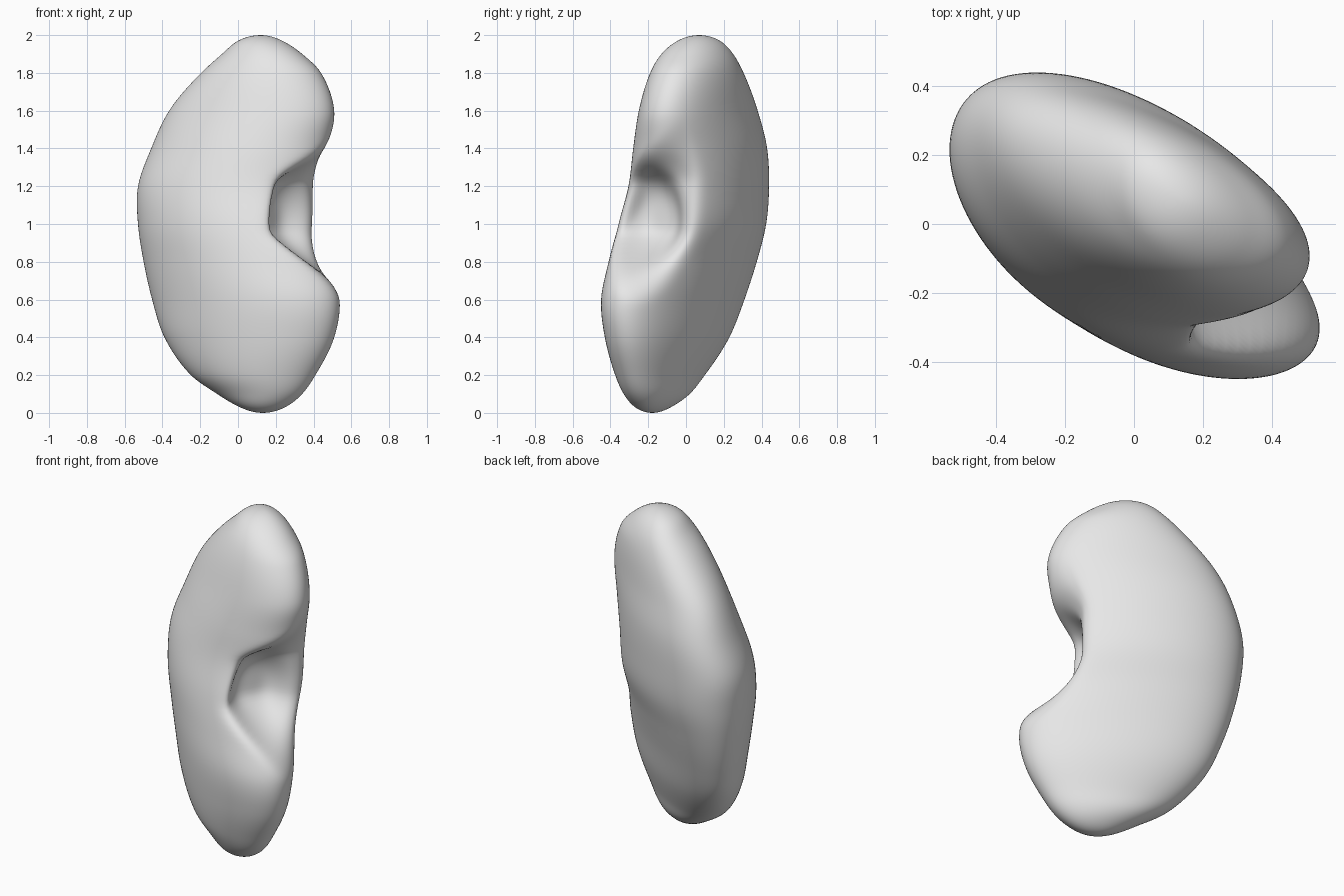
import bpy
import bmesh
import math

cube = bpy.data.objects.get("Cube")
if cube:
    bpy.data.objects.remove(cube)

LAYERS, SIDES = 120, 128
ANGLE = math.radians(30)
C, S = math.cos(ANGLE), math.sin(ANGLE)

# Outline of the bean: height, left, right, front and back limits, slant
OUTLINE = [
    (0, .13, .13, -.18, -.18, .4),
    (.03, .01, .25, -.27, -.08, .4),
    (.1, -.11, .34, -.33, .02, .5),
    (.2, -.25, .41, -.375, .1, .55),
    (.4, -.39, .51, -.43, .23, .6),
    (.6, -.455, .54, -.45, .31, .6),
    (.8, -.5, .5, -.41, .375, .53),
    (1, -.53, .48, -.36, .425, .44),
    (1.2, -.53, .46, -.305, .44, .42),
    (1.4, -.46, .48, -.28, .43, .46),
    (1.6, -.365, .51, -.25, .38, .5),
    (1.8, -.195, .44, -.19, .305, .42),
    (1.9, -.085, .34, -.13, .25, .35),
    (1.97, 0, .235, -.045, .18, .3),
    (2, .12, .12, .07, .07, .3),
]
KEYS = [math.acos(1 - row[0]) for row in OUTLINE]


def section(s):
    """Smoothly interpolate the outline at polar angle s."""
    i = max(k for k in range(len(KEYS) - 1) if KEYS[k] <= s + 1e-9)
    h = KEYS[i + 1] - KEYS[i]
    t = (s - KEYS[i]) / h

    def slope(k, j):
        lo, hi = max(k - 1, 0), min(k + 1, len(KEYS) - 1)
        return (OUTLINE[hi][j] - OUTLINE[lo][j]) / (KEYS[hi] - KEYS[lo])

    def value(j):
        p, q = OUTLINE[i][j], OUTLINE[i + 1][j]
        ease = t * t * (3 - 2 * t)
        return (p + (q - p) * ease + h * slope(i, j) * t * (1 - t) ** 2
                - h * slope(i + 1, j) * t * t * (1 - t))

    return [value(j) for j in range(1, 6)]


def hollow(u, n, z):
    """Curve the inner side in between the lobes and sink a pocket into it."""
    lift = 1.2 * max(0, .96 - z) ** 1.2 + 3 * max(0, z - 1.22) ** 1.5
    rim = .32 + lift * max(.3, 1 - 3 * n)
    over = u - rim
    reach = ((n + .02) / .16) ** 2 + ((z - 1.03) / .23) ** 2
    pocket = .12 * math.exp(-reach ** 2) * min(1, max(0, over) / .07)
    floor = rim + .1 * over
    blend = max(0, .06 - abs(u - floor))
    return min(u, floor) - blend ** 2 / .24 - pocket


def ring_points(s):
    """Slanted oval slice inside the outline limits, flatter behind."""
    z = 1 - math.cos(s)
    x0, x1, y0, y1, slant = section(s)
    for k in range(SIDES):
        t = math.tau * k / SIDES
        r = slant + .1 * math.sin(t)
        side = math.sqrt(1 - r * r) * math.sin(t) - r * math.cos(t)
        x = (x0 + x1) / 2 + (x1 - x0) / 2 * math.cos(t)
        y = (y0 + y1) / 2 + (y1 - y0) / 2 * side
        u, n = x * C - y * S, x * S + y * C
        u = hollow(u, n, z)
        yield u * C + n * S, n * C - u * S, z


# Loft the slices into one closed body
bm = bmesh.new()
rings = [[bm.verts.new(p) for p in ring_points(math.pi * i / LAYERS)]
         for i in range(1, LAYERS)]
for low, high in zip(rings, rings[1:]):
    for k in range(SIDES):
        m = (k + 1) % SIDES
        bm.faces.new((low[k], low[m], high[m], high[k]))
for ring, row in ((rings[0], OUTLINE[0]), (rings[-1], OUTLINE[-1])):
    pole = bm.verts.new((row[1], row[3], row[0]))
    for k in range(SIDES):
        bm.faces.new((ring[k], ring[(k + 1) % SIDES], pole))
bmesh.ops.recalc_face_normals(bm, faces=bm.faces)
mesh = bpy.data.meshes.new("kidney_body")
bm.to_mesh(mesh)
bm.free()
mesh.shade_smooth()

body = bpy.data.objects.new("kidney_body", mesh)
bpy.context.collection.objects.link(body)

# Soften the lip of the pocket
soften = body.modifiers.new("soften", 'SMOOTH')
soften.factor = .5
soften.iterations = 5

# Plain grey surface
grey = bpy.data.materials.new("light_grey")
grey.use_nodes = True
colour = (.8, .8, .8, 1)
grey.diffuse_color = colour
grey.node_tree.nodes["Principled BSDF"].inputs["Base Color"].default_value = colour
mesh.materials.append(grey)
